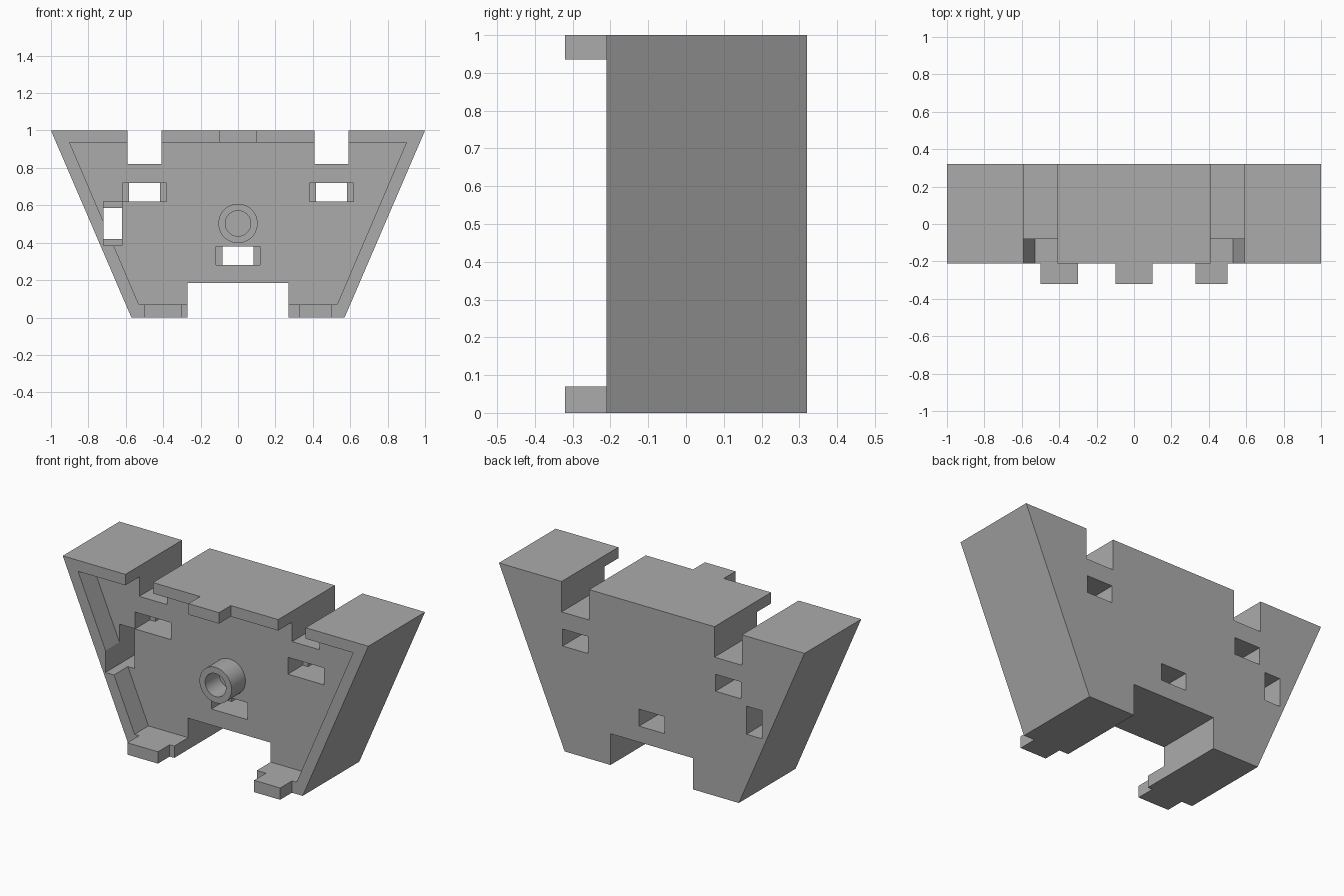
import bpy, bmesh, math

cube = bpy.data.objects.get("Cube")
if cube:
    bpy.data.objects.remove(cube, do_unlink=True)

GREY = (0.41, 0.41, 0.41, 1.0)
grey = bpy.data.materials.new("plain grey")
grey.use_nodes = True
grey.diffuse_color = GREY
grey.node_tree.nodes["Principled BSDF"].inputs["Base Color"].default_value = GREY

# Key depths, front to back
TAB, FRONT, FLOOR, STEP, BACK = -0.32, -0.21, -0.08, 0.06, 0.32
LIP_LOW, LIP_HIGH = 0.07, 0.935


def prism(name, outline, y0, y1):
    """Extrude an x-z outline from y0 to y1."""
    bm = bmesh.new()
    face = bm.faces.new([bm.verts.new((x, y0, z)) for x, z in outline])
    ext = bmesh.ops.extrude_face_region(bm, geom=[face])
    verts = [v for v in ext["geom"] if isinstance(v, bmesh.types.BMVert)]
    bmesh.ops.translate(bm, verts=verts, vec=(0, y1 - y0, 0))
    bmesh.ops.recalc_face_normals(bm, faces=bm.faces)
    mesh = bpy.data.meshes.new(name)
    bm.to_mesh(mesh)
    bm.free()
    mesh.materials.append(grey)
    obj = bpy.data.objects.new(name, mesh)
    bpy.context.collection.objects.link(obj)
    return obj


def box(name, x0, x1, z0, z1, y0, y1):
    return prism(name, [(x0, z0), (x1, z0), (x1, z1), (x0, z1)], y0, y1)


def circle(radius, z, n=48):
    return [(radius * math.cos(i * math.tau / n), z + radius * math.sin(i * math.tau / n))
            for i in range(n)]


def cut(target, cutter):
    mod = target.modifiers.new("cut", "BOOLEAN")
    mod.operation = "DIFFERENCE"
    mod.solver = "EXACT"
    mod.object = cutter
    cutter.hide_render = True
    bpy.context.view_layer.objects.active = target
    bpy.ops.object.modifier_apply(modifier=mod.name)
    bpy.data.objects.remove(cutter, do_unlink=True)


# Tapered housing with a shallow recess in its front
housing = prism("housing", [(-0.57, 0), (0.57, 0), (1, 1), (-1, 1)], FRONT, BACK)
cut(housing, prism("recess", [(-0.53, LIP_LOW), (0.53, LIP_LOW),
                              (0.90, LIP_HIGH), (-0.90, LIP_HIGH)], -0.5, FLOOR))

# Top slots and bottom notch, open from front to back
for side in (-1, 1):
    cut(housing, box("top_slot", side * 0.5 - 0.09, side * 0.5 + 0.09, 0.82, 1.2, -0.6, 0.6))
cut(housing, box("bottom_notch", -0.27, 0.27, -0.2, 0.185, -0.6, 0.6))

# Stepped windows: wide pocket in front, narrower hole through the back
for x, z, upright in ((-0.5, 0.67, False), (0.5, 0.67, False),
                      (0, 0.33, False), (-0.67, 0.503, True)):
    for half, depth in ((0.118, STEP), (0.083, 0.6)):
        w, h = (0.05, half) if upright else (half, 0.05)
        cut(housing, box("window", x - w, x + w, z - h, z + h, -0.5, depth))

# Hollow round post in the recess
post = prism("round_post", circle(0.105, 0.503), FRONT, FLOOR)
cut(post, prism("post_bore", circle(0.068, 0.503), -0.5, 0.1))

# Small tabs on the front of the lips
box("top_tab", -0.10, 0.10, LIP_HIGH, 1, TAB, FRONT)
box("bottom_right_tab", -0.50, -0.30, 0, LIP_LOW, TAB, FRONT)
box("bottom_left_tab", 0.33, 0.50, 0, LIP_LOW, TAB, FRONT)

# Smooth the round post only
bpy.ops.object.select_all(action="DESELECT")
post.select_set(True)
bpy.context.view_layer.objects.active = post
bpy.ops.object.shade_smooth_by_angle(angle=math.radians(30))
